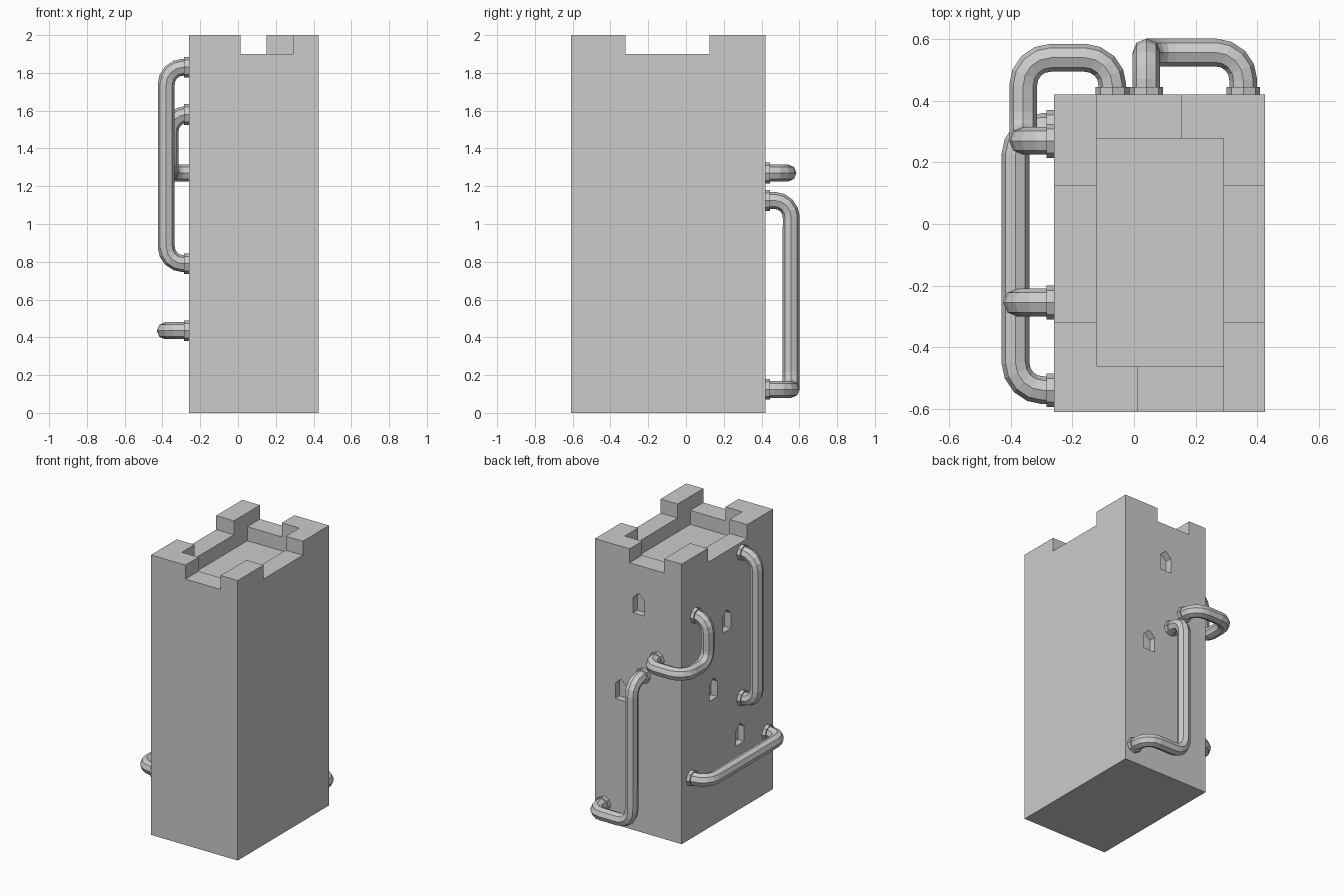
import bpy, bmesh, math
from mathutils import Vector

if "Cube" in bpy.data.objects:
    bpy.data.objects.remove(bpy.data.objects["Cube"])


def prism(name, outline, direction):
    """Extrude a flat outline of 3D points along a direction."""
    bm = bmesh.new()
    face = bm.faces.new([bm.verts.new(p) for p in outline])
    ext = bmesh.ops.extrude_face_region(bm, geom=[face])
    verts = [g for g in ext["geom"] if isinstance(g, bmesh.types.BMVert)]
    bmesh.ops.translate(bm, vec=direction, verts=verts)
    bmesh.ops.recalc_face_normals(bm, faces=bm.faces)
    me = bpy.data.meshes.new(name)
    bm.to_mesh(me)
    bm.free()
    ob = bpy.data.objects.new(name, me)
    bpy.context.collection.objects.link(ob)
    return ob


def box(name, x0, x1, y0, y1, z0, z1):
    base = [(x0, y0, z0), (x1, y0, z0), (x1, y1, z0), (x0, y1, z0)]
    return prism(name, base, (0, 0, z1 - z0))


def cut(target, cutter):
    cutter.hide_render = True
    mod = target.modifiers.new("cut", "BOOLEAN")
    mod.operation = "DIFFERENCE"
    mod.solver = "EXACT"
    mod.object = cutter
    bpy.context.view_layer.objects.active = target
    bpy.ops.object.modifier_apply(modifier=mod.name)
    bpy.data.objects.remove(cutter)


# Tower block
X0, X1, Y0, Y1 = -0.26, 0.425, -0.61, 0.42
tower = box("tower", X0, X1, Y0, Y1, 0, 2)

# Sunken roof and the gaps between the battlements
cut(tower, box("roof_cutter", -0.12, 0.29, -0.463, 0.277, 1.8, 2.1))
for x0, x1, y0, y1 in [(0.012, 0.29, -0.7, -0.3), (-0.12, 0.152, 0.1, 0.5),
                       (-0.4, 0.6, -0.32, 0.125)]:
    cut(tower, box("gap_cutter", x0, x1, y0, y1, 1.9, 2.1))

# Pointed window recesses: (width offset, height) outline
ARCH = [(-0.045, 0), (0.045, 0), (0.045, 0.11), (0, 0.15), (-0.045, 0.11)]
DEPTH = 0.05
for x, z in [(0.08, 1.55), (0.22, 0.90)]:
    cut(tower, prism("window_cutter", [(x + u, Y1 - DEPTH, z + v) for u, v in ARCH], (0, 0.2, 0)))
for y, z in [(-0.09, 1.33), (0.06, 0.90), (-0.24, 0.465)]:
    cut(tower, prism("window_cutter", [(X0 + DEPTH, y + u, z + v) for u, v in ARCH], (-0.2, 0, 0)))


def rounded(points, r, steps=4):
    """Replace each inner corner of a path with a short arc."""
    pts = [Vector(p) for p in points]
    out = [pts[0]]
    for a, b, c in zip(pts, pts[1:], pts[2:]):
        d0, d1 = (a - b).normalized(), (c - b).normalized()
        centre = b + (d0 + d1) * r
        for i in range(steps + 1):
            t = math.pi / 2 * i / steps
            out.append(centre - d1 * r * math.cos(t) - d0 * r * math.sin(t))
    return out + [pts[-1]]


def pipe(name, points, r=0.09):
    path = rounded(points, r)
    cu = bpy.data.curves.new(name, "CURVE")
    cu.dimensions = "3D"
    cu.bevel_depth = 0.045
    cu.bevel_resolution = 2
    cu.use_fill_caps = True
    sp = cu.splines.new("POLY")
    sp.points.add(len(path) - 1)
    for p, co in zip(sp.points, path):
        p.co = (*co, 1)
    sp.use_smooth = False
    ob = bpy.data.objects.new(name, cu)
    bpy.context.collection.objects.link(ob)
    # Wall collars at both ends
    for end, nxt in [(points[0], points[1]), (points[-1], points[-2])]:
        d = (Vector(nxt) - Vector(end)).normalized()
        bpy.ops.mesh.primitive_cylinder_add(
            vertices=8, radius=0.055, depth=0.025, location=Vector(end) + d * 0.0125,
            rotation=d.to_track_quat("Z", "Y").to_euler())
        bpy.context.object.name = name + "_collar"


# Pipes on the left face
pipe("upright_side_pipe", [(X0, -0.255, 1.83), (-0.38, -0.255, 1.83),
                           (-0.38, -0.255, 0.79), (X0, -0.255, 0.79)])
pipe("level_side_pipe", [(X0, 0.315, 0.435), (-0.385, 0.315, 0.435),
                         (-0.385, -0.54, 0.435), (X0, -0.54, 0.435)])
# Pipe wrapping the back left corner
pipe("corner_pipe", [(X0, 0.27, 1.58), (-0.36, 0.27, 1.58), (-0.36, 0.27, 1.27),
                     (-0.36, 0.54, 1.27), (-0.07, 0.54, 1.27), (-0.07, Y1, 1.27)])
# Bent pipe on the back face
pipe("back_pipe", [(0.04, Y1, 1.125), (0.04, 0.557, 1.125), (0.04, 0.557, 0.125),
                   (0.355, 0.557, 0.125), (0.355, Y1, 0.125)])
